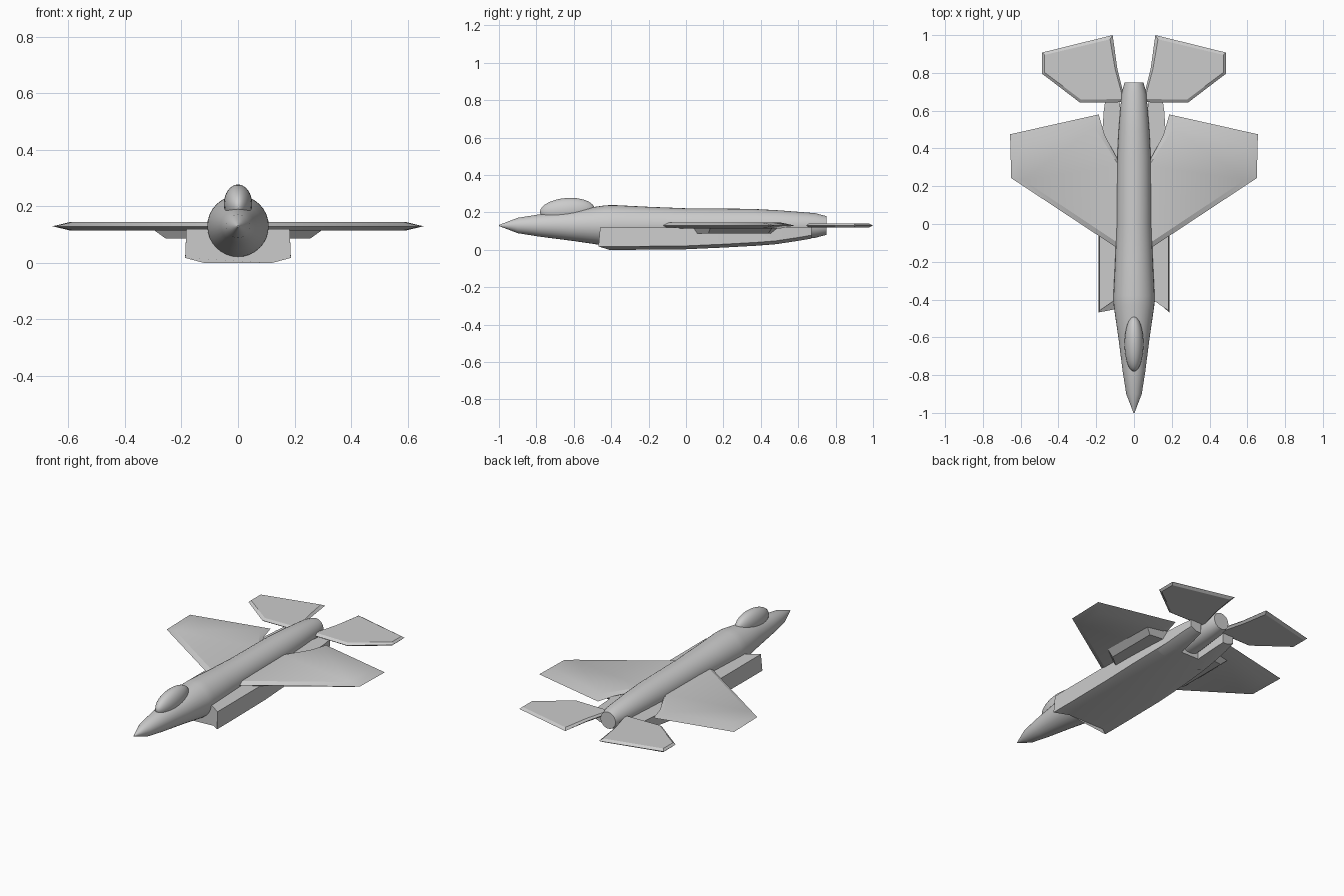
import bpy, bmesh, math

if "Cube" in bpy.data.objects:
    bpy.data.objects.remove(bpy.data.objects["Cube"])

ZC = 0.13  # height of the fuselage axis


def finish(name, bm, angle=35):
    bmesh.ops.recalc_face_normals(bm, faces=bm.faces)
    me = bpy.data.meshes.new(name)
    bm.to_mesh(me)
    bm.free()
    ob = bpy.data.objects.new(name, me)
    bpy.context.collection.objects.link(ob)
    bpy.ops.object.select_all(action='DESELECT')
    ob.select_set(True)
    bpy.context.view_layer.objects.active = ob
    bpy.ops.object.shade_smooth_by_angle(angle=math.radians(angle))
    return ob


def loft(name, rings, angle=35, side=1):
    """Skin closed rings of equal length and cap both ends."""
    bm = bmesh.new()
    vs = [[bm.verts.new((x * side, y, z)) for x, y, z in r] for r in rings]
    n = len(vs[0])
    for a, b in zip(vs, vs[1:]):
        for i in range(n):
            bm.faces.new((a[i], a[(i + 1) % n], b[(i + 1) % n], b[i]))
    bm.faces.new(vs[0])
    bm.faces.new(vs[-1])
    return finish(name, bm, angle)


def panel(name, outer, inner, half, side):
    """Flat plate with sharp edges tapering to the middle plane."""
    loft(name, [[(x, y, ZC - half) for x, y in inner],
                [(x, y, ZC) for x, y in outer],
                [(x, y, ZC + half) for x, y in inner]], 25, side)


# fuselage: round body along y
prof = [(-1.0, 0.003), (-0.96, 0.018), (-0.9, 0.041), (-0.78, 0.06),
        (-0.6, 0.083), (-0.43, 0.108), (-0.38, 0.109), (-0.2, 0.1),
        (0, 0.092), (0.35, 0.089), (0.5, 0.081), (0.69, 0.066), (0.75, 0.05)]
N = 32
loft("fuselage", [[(r * math.cos(2 * math.pi * i / N), y,
                    ZC + r * math.sin(2 * math.pi * i / N)) for i in range(N)]
                  for y, r in prof])

# canopy: stretched ball
bm = bmesh.new()
bmesh.ops.create_uvsphere(bm, u_segments=32, v_segments=16, radius=1)
canopy = finish("canopy", bm, 60)
canopy.scale = (0.05, 0.146, 0.067)
canopy.location = (0, -0.635, 0.21)
canopy.rotation_euler = (math.radians(4), 0, 0)

# lower body with forward-swept intake lips
def body_ring(y, w, b, lip=0.0, top=0.12):
    half = [(0.06, y, top), (w * 0.6, y, top), (w - 0.004, y - lip * 0.85, top),
            (w, y - lip, b + 0.018), (w * 0.64, y, b)]
    return half + [(-x, yy, z) for x, yy, z in reversed(half)]

loft("lower_body", [body_ring(-0.41, 0.187, 0, 0.058), body_ring(-0.3, 0.187, 0),
                    body_ring(0, 0.187, 0.003), body_ring(0.2, 0.184, 0.012),
                    body_ring(0.38, 0.176, 0.022), body_ring(0.48, 0.168, 0.03)], 20)

wing_out = [(0.07, -0.14), (0.65, 0.243), (0.656, 0.475), (0.187, 0.58),
            (0.155, 0.47), (0.08, 0.33)]
wing_in = [(0.07, -0.11), (0.585, 0.232), (0.595, 0.412), (0.21, 0.51),
           (0.17, 0.45), (0.08, 0.31)]
tail_out = [(0.05, 0.645), (0.285, 0.642), (0.486, 0.795), (0.486, 0.908),
            (0.113, 1.0), (0.088, 0.82), (0.055, 0.69)]
tail_in = [(0.06, 0.662), (0.28, 0.658), (0.474, 0.803), (0.474, 0.895),
           (0.127, 0.978), (0.1, 0.82), (0.065, 0.69)]

for side, tag in ((1, "right"), (-1, "left")):
    panel(tag + "_wing", wing_out, wing_in, 0.015, side)
    panel(tag + "_tailplane", tail_out, tail_in, 0.011, side)
    # rear boom carrying the tailplane
    booms = [(0.4, 0.06, 0.172, 0.024, 0.12), (0.48, 0.06, 0.168, 0.03, 0.12),
             (0.6, 0.07, 0.16, 0.048, 0.12), (0.67, 0.08, 0.15, 0.06, 0.12)]
    loft(tag + "_boom", [[(a, y, t), (c, y, t), (c, y, b + 0.018),
                          (c - 0.04, y, b), (a, y, b)]
                         for y, a, c, b, t in booms], 25, side)
    # fairing under the wing root
    loft(tag + "_wing_fairing", [
        [(0.17, 0.03, 0.118), (0.30, 0.13, 0.118), (0.29, 0.46, 0.118), (0.17, 0.49, 0.118)],
        [(0.17, 0.05, 0.086), (0.255, 0.12, 0.086), (0.255, 0.44, 0.086), (0.17, 0.45, 0.086)],
    ], 25, side)
